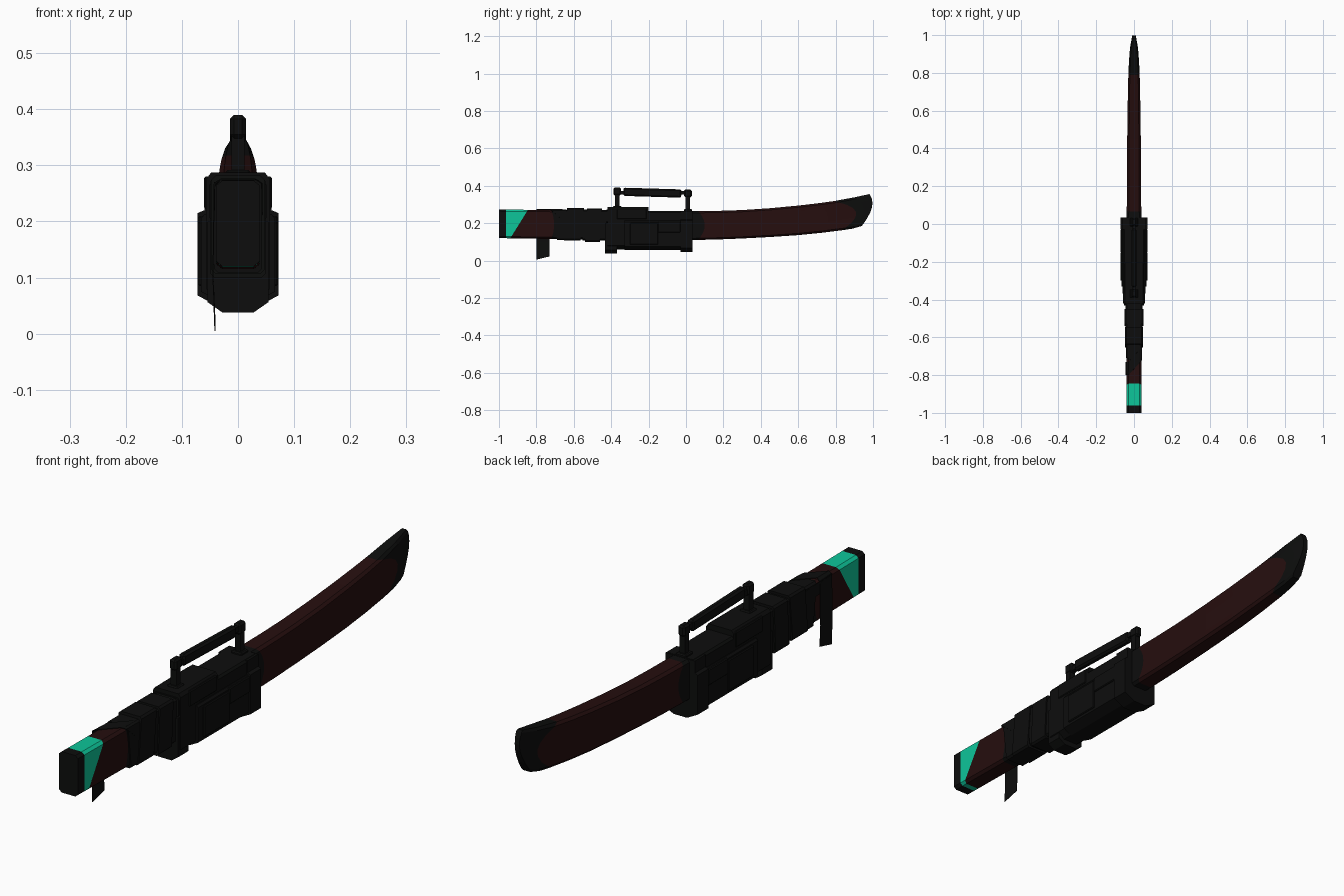
import bpy, bmesh, math
from mathutils import Matrix, Vector

if "Cube" in bpy.data.objects:
    bpy.data.objects.remove(bpy.data.objects["Cube"])


def material(name, rgb):
    m = bpy.data.materials.new(name)
    m.diffuse_color = (*rgb, 1)
    m.use_nodes = True
    m.node_tree.nodes["Principled BSDF"].inputs["Base Color"].default_value = m.diffuse_color
    return m


BLACK = material("black", (0.0040, 0.0042, 0.0040))
RED = material("dark red", (0.0190, 0.0044, 0.0044))
TEAL = material("teal", (0.004, 0.56, 0.32))


def finish(name, bm, mats=(BLACK,)):
    bmesh.ops.recalc_face_normals(bm, faces=bm.faces[:])
    me = bpy.data.meshes.new(name)
    bm.to_mesh(me)
    bm.free()
    for m in mats:
        me.materials.append(m)
    ob = bpy.data.objects.new(name, me)
    bpy.context.collection.objects.link(ob)
    return ob


def prism(name, half, y0, y1, shear=0.0, mats=(BLACK,)):
    """Extrude a mirrored (x, z) half outline along y; shear leans it with height."""
    bm = bmesh.new()
    outline = half + [(-x, z) for x, z in reversed(half)]
    rings = [[bm.verts.new((x, y + shear * (z - 0.19), z)) for x, z in outline] for y in (y0, y1)]
    n = len(outline)
    for i in range(n):
        bm.faces.new((rings[0][i], rings[0][(i + 1) % n], rings[1][(i + 1) % n], rings[1][i]))
    for r in rings:
        bm.faces.new(r)
    return finish(name, bm, mats)


def block(name, y0, y1, z0, z1, w, c=0.008, shear=0.0):
    return prism(name, [(w - c, z0), (w, z0 + c), (w, z1 - c), (w - c, z1)], y0, y1, shear)


def box(name, x0, x1, y0, y1, z0, z1, bevel=0.0):
    bm = bmesh.new()
    bmesh.ops.create_cube(bm, size=1)
    bmesh.ops.scale(bm, vec=(x1 - x0, y1 - y0, z1 - z0), verts=bm.verts)
    bmesh.ops.translate(bm, vec=((x0 + x1) / 2, (y0 + y1) / 2, (z0 + z1) / 2), verts=bm.verts)
    if bevel:
        bmesh.ops.bevel(bm, geom=bm.edges[:], offset=bevel, segments=1, affect='EDGES')
    return finish(name, bm)


def interp(table, y):
    for a, b in zip(table, table[1:]):
        if y <= b[0]:
            f = max(0, (y - a[0]) / (b[0] - a[0]))
            return [p + f * (q - p) for p, q in zip(a[1:], b[1:])]
    return table[-1][1:]


# Scabbard: y -> bottom z, top z, half width
SPINE = [(-1, .12, .273, .039), (-.5, .112, .268, .039), (0, .109, .264, .039), (.15, .112, .265, .038),
         (.3, .118, .27, .037), (.45, .126, .28, .036), (.6, .136, .294, .034), (.72, .148, .308, .032),
         (.82, .16, .322, .029), (.9, .172, .338, .024), (.94, .185, .346, .02), (1, .21, .36, .009)]
# Rings as y at top, middle and bottom, with the colour of the stretch that follows
RINGS = [(-1, -1, -1, 0), (-.962, -.962, -.962, 2), (-.845, -.892, -.94, 1), (-.72, -.705, -.72, 0),
         (-.4, -.4, -.4, 0), (0, 0, 0, 0), (.065, .1, .065, 1), (.18, .19, .18, 1), (.3, .31, .3, 1),
         (.45, .46, .45, 1), (.6, .62, .6, 1), (.71, .76, .72, 1), (.79, .91, .83, 0),
         (.9, .95, .89, 0), (.981, .994, .94, 0)]
LEVELS = [0, .06, .2, .35, .5, .65, .8, .94, 1]


def scabbard():
    bm = bmesh.new()
    rings = []
    for top, mid, bot, _ in RINGS:
        side = []
        for t in LEVELS:
            y = bot * (2 * t - 1) * (t - 1) + mid * 4 * t * (1 - t) + top * t * (2 * t - 1)
            z0, z1, w = interp(SPINE, y)
            side.append((w * (.72 if t in (0, 1) else 1), y, z0 + t * (z1 - z0)))
        pts = side + [(-x, y, z) for x, y, z in reversed(side)]
        rings.append([bm.verts.new(p) for p in pts])
    n = len(rings[0])
    for k in range(len(rings) - 1):
        for i in range(n):
            j = (i + 1) % n
            f = bm.faces.new((rings[k][i], rings[k][j], rings[k + 1][j], rings[k + 1][i]))
            f.material_index = RINGS[k][3]
    for r in (rings[0], rings[-1]):
        m = len(LEVELS)
        for i in range(m - 1):
            bm.faces.new((r[i], r[i + 1], r[n - 2 - i], r[n - 1 - i]))
    return finish("scabbard", bm, (BLACK, RED, TEAL))


scabbard()

# Housing around the middle
prism("housing_core", [(.03, .058), (.057, .08), (.057, .275), (.048, .287)], -.42, -.2)
prism("housing_rear", [(.03, .058), (.057, .08), (.057, .258), (.05, .266)], -.2, .03)
prism("housing_sleeve", [(.03, .056), (.066, .075), (.066, .205), (.06, .213)], -.33, .0)
prism("rear_collar", [(.028, .045), (.072, .068), (.072, .215), (.06, .22), (.06, .265)], -.03, .034)
prism("front_collar", [(.028, .038), (.054, .056), (.054, .2)], -.432, -.37)
block("front_top_step", -.425, -.385, .2, .272, .052)
for s, side in ((1, "right"), (-1, "left")):
    xs = sorted((s * .06, s * .071))
    box(side + "_side_plate", *xs, -.3, -.15, .085, .2, .003)
    box(side + "_side_rail", *xs, -.15, -.03, .15, .21, .003)
    xs = sorted((s * .05, s * .0605))
    box(side + "_upper_plate", *xs, -.37, -.21, .222, .28, .003)

# Carry handle: posts, knobs and a slightly sloping bar
for y, top, label in ((-.368, .39, "front"), (.01, .38, "rear")):
    box(label + "_handle_post", -.012, .012, y - .012, y + .012, .25, top - .02)
    box(label + "_handle_knob", -.014, .014, y - .02, y + .021, top - .042, top, .007)
    box(label + "_handle_foot", -.022, .022, y - .022, y + .022, .25, .292 if y < 0 else .275, .004)
bar = box("handle_bar", -.013, .013, -.155, .155, -.022, .022, .007)
bar.matrix_world = Matrix.Translation((0, -.18, .363)) @ Matrix.Rotation(-.03, 4, 'X')
box("handle_core", -.009, .009, -.365, .005, .352, .372)

# Cloth wraps, each leaning a little differently
for i, (y0, y1, z0, z1, w, shear) in enumerate((
        (-.70, -.63, .109, .274, .043, -.12), (-.645, -.555, .107, .282, .047, .1),
        (-.56, -.50, .108, .272, .044, -.08), (-.535, -.455, .100, .279, .049, .06),
        (-.47, -.41, .107, .27, .044, 0))):
    block("cloth_wrap_%d" % (i + 1), y0, y1, z0, z1, w, .007, shear)


def strip(name, pairs):
    """Thin ribbon through pairs of edge points."""
    bm = bmesh.new()
    rows = [[bm.verts.new(p) for p in pair] for pair in pairs]
    for a, b in zip(rows, rows[1:]):
        bm.faces.new((a[0], a[1], b[1], b[0]))
    ob = finish(name, bm)
    mod = ob.modifiers.new("thickness", 'SOLIDIFY')
    mod.thickness = .002
    mod.offset = 0
    return ob


# Loose ribbon: over the top from the wraps, then hanging down the left side
strip("hanging_ribbon", [((.0425, -.67, .225), (.0425, -.62, .2)), ((.0425, -.72, .268), (.0425, -.65, .268)),
                         ((.03, -.735, .276), (.03, -.665, .276)), ((-.03, -.80, .276), (-.03, -.73, .276)),
                         ((-.0425, -.80, .266), (-.0425, -.73, .262)), ((-.0445, -.80, .1), (-.0445, -.73, .1)),
                         ((-.041, -.80, .005), (-.041, -.73, .022))])
strip("side_ribbon", [((-.042, -.80, .27), (-.042, -.79, .225)), ((-.0425, -.64, .262), (-.0425, -.64, .215))])
